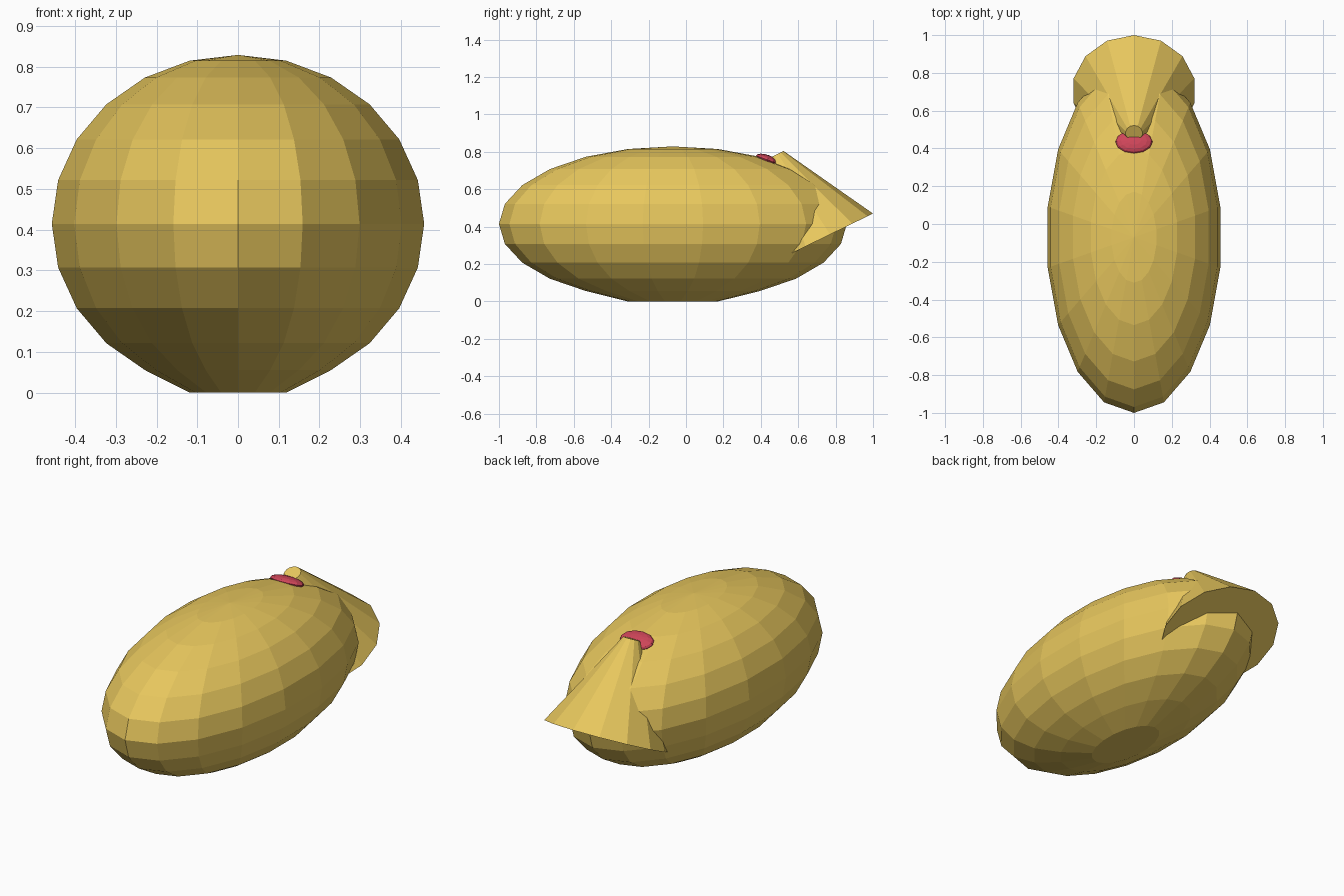
import bpy, bmesh
from math import sin, cos, pi, radians
from mathutils import Matrix

if "Cube" in bpy.data.objects:
    bpy.data.objects.remove(bpy.data.objects["Cube"])


def material(name, color):
    m = bpy.data.materials.new(name)
    m.diffuse_color = (*color, 1)
    m.use_nodes = True
    m.node_tree.nodes["Principled BSDF"].inputs["Base Color"].default_value = m.diffuse_color
    return m


def lathe(name, profile, sides, mat, scale=(1, 1, 1), loc=(0, 0, 0), tilt=0):
    """Flat-faced lathe of (radius, z) points, top to bottom; radius 0 makes a pole."""
    bm = bmesh.new()
    rings = []
    for r, z in profile:
        if r == 0:
            rings.append([bm.verts.new((0, 0, z))])
        else:
            rings.append([bm.verts.new((r * sin(2 * pi * i / sides),
                                        r * cos(2 * pi * i / sides), z))
                          for i in range(sides)])
    for a, b in zip(rings, rings[1:]):
        for i in range(sides):
            j = (i + 1) % sides
            quad = [a[i % len(a)], a[j % len(a)], b[j % len(b)], b[i % len(b)]]
            bm.faces.new(list(dict.fromkeys(quad)))
    for ring in (rings[0], rings[-1]):
        if len(ring) > 1:
            bm.faces.new(ring)
    bm.transform(Matrix.Translation(loc) @ Matrix.Rotation(radians(tilt), 4, 'X')
                 @ Matrix.Diagonal((*scale, 1)))
    bmesh.ops.recalc_face_normals(bm, faces=bm.faces)
    me = bpy.data.meshes.new(name)
    bm.to_mesh(me)
    bm.free()
    me.materials.append(mat)
    ob = bpy.data.objects.new(name, me)
    bpy.context.collection.objects.link(ob)
    return ob


def arc(steps, last):
    """Unit sphere profile from the top pole down."""
    return [(0 if k in (0, steps) else sin(pi * k / steps), cos(pi * k / steps))
            for k in range(last + 1)]


yellow = material("yellow", (0.80, 0.57, 0.11))
pink = material("pink", (0.62, 0.06, 0.10))

# Egg-shaped body with a flat underside
body = arc(12, 11)
body[-1] = (body[-1][0], -1.0)
lathe("body", body, 18, yellow, (0.464, 0.93, 0.4145), (0, -0.07, 0.4145))

# Flared cone leaning against the rear
lathe("tail_cone", [(0.045, 0.51), (0.328, 0)], 14, yellow,
      loc=(0, 0.705, 0.326), tilt=26)

# Small flattened pad lying on the body at the cone's narrow end
lathe("pink_pad", arc(8, 8), 12, pink, (0.098, 0.065, 0.026),
      (0, 0.435, 0.757), -20)
